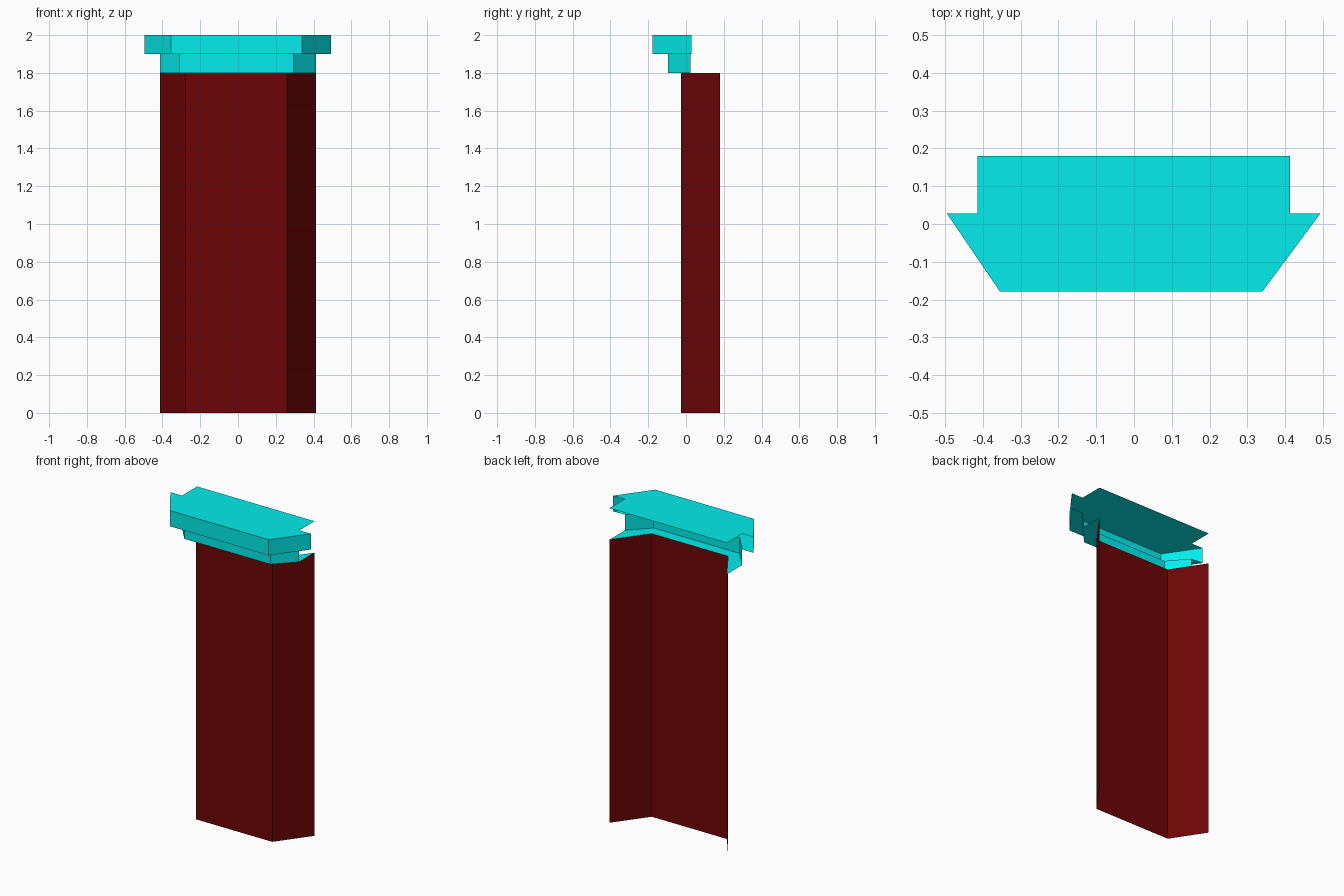
import bpy

if "Cube" in bpy.data.objects:
    bpy.data.objects.remove(bpy.data.objects["Cube"])


def material(name, rgb):
    m = bpy.data.materials.new(name)
    m.diffuse_color = (*rgb, 1)
    m.use_nodes = True
    m.node_tree.nodes["Principled BSDF"].inputs["Base Color"].default_value = m.diffuse_color
    return m


def add_mesh(name, verts, faces, mat):
    me = bpy.data.meshes.new(name)
    me.from_pydata(verts, [], faces)
    me.materials.append(mat)
    ob = bpy.data.objects.new(name, me)
    bpy.context.collection.objects.link(ob)
    return ob


def wall(name, path, z0, z1, mat):
    """Open-backed wall: a plan path raised from z0 to z1."""
    n = len(path)
    verts = [(x, y, z) for z in (z0, z1) for x, y in path]
    faces = [(i, i + 1, n + i + 1, n + i) for i in range(n - 1)]
    return add_mesh(name, verts, faces, mat)


def ledge(name, inner, outer, z, mat):
    """Flat strip joining two plan paths, facing down."""
    n = len(inner)
    verts = [(x, y, z) for x, y in inner + outer]
    faces = [(i, i + 1, n + i + 1, n + i) for i in range(n - 1)]
    return add_mesh(name, verts, faces, mat)


red = material("dark_red", (0.15, 0.0015, 0.0015))
cyan = material("cyan", (0.0015, 0.84, 0.84))

# Plan outlines, left back to right back
shaft = [(-0.413, 0.18), (-0.277, -0.027), (0.26, -0.027), (0.412, 0.18)]
lower = [(-0.413, 0.025), (-0.31, -0.096), (0.295, -0.096), (0.412, 0.025)]
upper = [(-0.495, 0.028), (-0.355, -0.178), (0.34, -0.178), (0.493, 0.028)]

# Shaft and the two stepped cap bands
wall("shaft", shaft, 0.0, 1.8, red)
wall("lower_cap_band", lower, 1.8, 1.9, cyan)
wall("upper_cap_band", upper, 1.9, 2.0, cyan)

# Undersides of the steps
ledge("lower_cap_ledge", shaft, lower, 1.8, cyan)
ledge("upper_cap_ledge", lower, upper, 1.9, cyan)

# Top sheet with its rear tab
top = upper + [(0.412, 0.028), (0.412, 0.18), (-0.414, 0.18), (-0.414, 0.028)]
add_mesh("top_sheet", [(x, y, 2.0) for x, y in top],
         [(0, 1, 2, 3, 4, 7), (7, 4, 5, 6)], cyan)
